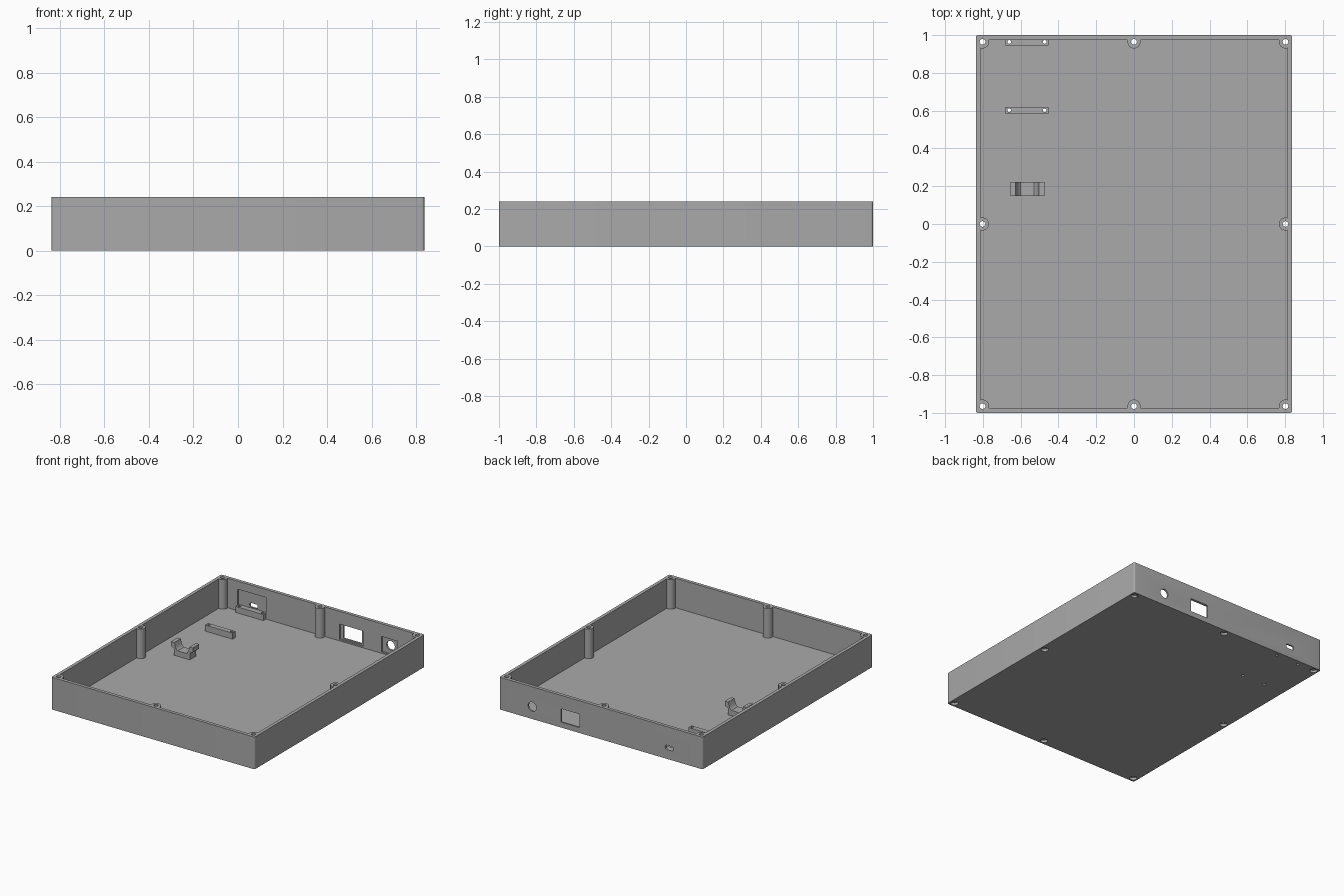
import bpy, bmesh, math

if "Cube" in bpy.data.objects:
    bpy.data.objects.remove(bpy.data.objects["Cube"])

W, D, H = 0.837, 1.0, 0.24      # half width, half depth, height
T, FLOOR = 0.025, 0.02          # wall and floor thickness

grey = bpy.data.materials.new("case grey")
grey.diffuse_color = (0.4, 0.4, 0.4, 1)
grey.use_nodes = True
grey.node_tree.nodes["Principled BSDF"].inputs["Base Color"].default_value = grey.diffuse_color


def prism(name, pts, axis, a, b):
    """Extrude a 2D outline along an axis between a and b."""
    place = {"x": lambda u, v, w: (w, u, v),
             "y": lambda u, v, w: (u, w, v),
             "z": lambda u, v, w: (u, v, w)}[axis]
    bm = bmesh.new()
    lo = [bm.verts.new(place(u, v, a)) for u, v in pts]
    hi = [bm.verts.new(place(u, v, b)) for u, v in pts]
    bm.faces.new(lo)
    bm.faces.new(hi[::-1])
    n = len(pts)
    for i in range(n):
        bm.faces.new((lo[i], hi[i], hi[(i + 1) % n], lo[(i + 1) % n]))
    bmesh.ops.recalc_face_normals(bm, faces=bm.faces)
    me = bpy.data.meshes.new(name)
    bm.to_mesh(me)
    bm.free()
    me.materials.append(grey)
    ob = bpy.data.objects.new(name, me)
    bpy.context.collection.objects.link(ob)
    return ob


def rounded(cx, cy, hx, hy, r, n=6):
    """Rounded rectangle outline."""
    pts = []
    for q, (sx, sy) in enumerate(((1, 1), (-1, 1), (-1, -1), (1, -1))):
        for i in range(n + 1):
            t = math.pi / 2 * (q + i / n)
            pts.append((cx + sx * (hx - r) + r * math.cos(t),
                        cy + sy * (hy - r) + r * math.sin(t)))
    return pts


def circle(cx, cy, r, n=32):
    return [(cx + r * math.cos(2 * math.pi * i / n),
             cy + r * math.sin(2 * math.pi * i / n)) for i in range(n)]


def box(name, x0, x1, y0, y1, z0, z1):
    return prism(name, [(x0, y0), (x1, y0), (x1, y1), (x0, y1)], "z", z0, z1)


def combine(target, tool, op="DIFFERENCE"):
    """Apply a boolean and remove the tool."""
    mod = target.modifiers.new("cut", "BOOLEAN")
    mod.operation, mod.solver, mod.object = op, "EXACT", tool
    bpy.context.view_layer.objects.active = target
    bpy.ops.object.modifier_apply(modifier=mod.name)
    bpy.data.objects.remove(tool)


# Open tray
case = prism("case", rounded(0, 0, W, D, 0.012), "z", 0, H)
combine(case, box("cavity", T - W, W - T, T - D, D - T, FLOOR, H + 0.1))

# Screw bosses at the corners and middles of the sides
bx, by = W - 0.035, D - 0.036
bosses = [(x, y) for x in (-bx, 0, bx) for y in (-by, 0, by) if x or y]
for x, y in bosses:
    combine(case, prism("boss", circle(x, y, 0.0345), "z", 0.01, H), "UNION")
for x, y in bosses:
    combine(case, prism("screw_hole", circle(x, y, 0.015), "z", -0.1, H + 0.1))
    combine(case, prism("head_recess", circle(x, y, 0.025), "z", -0.1, 0.018))

# Pockets inside the back wall
for x0, x1, z0, z1 in ((-0.685, -0.45, FLOOR, 0.18), (0.155, 0.345, 0.03, 0.145),
                       (0.50, 0.63, 0.03, 0.145)):
    combine(case, box("pocket", x0, x1, 0.95, 0.987, z0, z1))

# Openings through the back wall: port slot, rectangular socket, round jack
for outline in (rounded(-0.562, 0.085, 0.033, 0.016, 0.012),
                rounded(0.253, 0.09, 0.076, 0.05, 0.002, 1),
                circle(0.567, 0.091, 0.034)):
    combine(case, prism("opening", outline, "y", 0.93, 1.1))

# Board standoffs with screw holes through the floor
for name, y0, y1, yh in (("rear_standoff", 0.945, 0.984, 0.964),
                         ("front_standoff", 0.583, 0.62, 0.602)):
    bar = box(name, -0.681, -0.453, y0, y1, 0.012, 0.065)
    for x in (-0.661, -0.473):
        for part in (bar, case):
            combine(part, prism("hole", circle(x, yh, 0.01, 20), "z", -0.1, 0.2))

# Cradle: saddle profile with outward lips on both arms
half = [(0.065, 0.012), (0.065, 0.07), (0.09, 0.082), (0.09, 0.115),
        (0.062, 0.115), (0.054, 0.085), (0.046, 0.068), (0.035, 0.06)]
cx = -0.565
profile = [(cx + u, v) for u, v in half] + [(cx - u, v) for u, v in half[::-1]]
prism("cradle", profile, "y", 0.147, 0.222)

# Smooth the round surfaces, keep hard edges
bpy.ops.object.select_all(action="SELECT")
bpy.context.view_layer.objects.active = case
bpy.ops.object.shade_smooth_by_angle(angle=math.radians(30))
